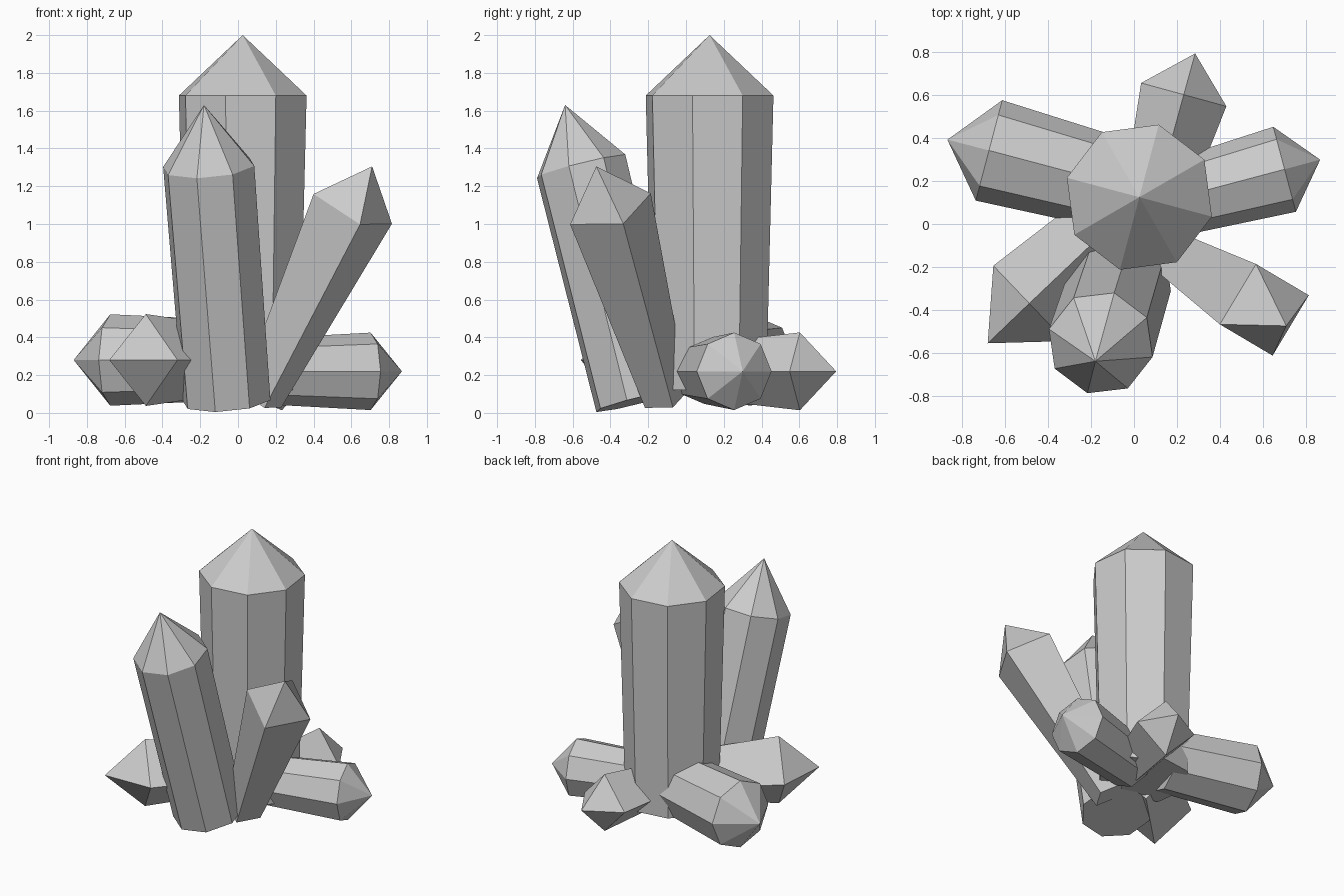
import bpy, math
from mathutils import Vector

if "Cube" in bpy.data.objects:
    bpy.data.objects.remove(bpy.data.objects["Cube"])


def crystal(name, sides, base, shoulder, tip, r_base, r_shoulder, corner):
    """Tapered prism from base to shoulder, closed by a point; corner = direction of one edge."""
    base, shoulder, tip = Vector(base), Vector(shoulder), Vector(tip)
    axis = (tip - base).normalized()
    u = Vector(corner)
    u = (u - axis * u.dot(axis)).normalized()
    v = axis.cross(u)
    verts = []
    for centre, r in ((base, r_base), (shoulder, r_shoulder)):
        for i in range(sides):
            a = 2 * math.pi * i / sides
            verts.append(centre + r * (math.cos(a) * u + math.sin(a) * v))
    verts.append(tip)
    n = sides
    faces = [tuple(reversed(range(n)))]
    for i in range(n):
        j = (i + 1) % n
        faces.append((i, j, n + j, n + i))
        faces.append((n + i, n + j, 2 * n))
    mesh = bpy.data.meshes.new(name)
    mesh.from_pydata(verts, [], faces)
    ob = bpy.data.objects.new(name, mesh)
    bpy.context.collection.objects.link(ob)
    return ob


UP = (0, 0, 1)
a = math.radians(-15)
RING = (math.cos(a), math.sin(a), 0)

# tall upright crystal
crystal("main_crystal", 8, (0.025, 0.125, 0.12), (0.025, 0.125, 1.68),
        (0.025, 0.125, 2.0), 0.31, 0.35, RING)
# leaning crystals at the front
crystal("front_crystal", 8, (-0.06, -0.25, 0.065), (-0.155, -0.555, 1.305),
        (-0.18, -0.64, 1.63), 0.24, 0.25, RING)
crystal("leaning_crystal", 4, (0.12, -0.105, 0.07), (0.6075, -0.40, 1.08),
        (0.71, -0.475, 1.305), 0.122, 0.232, (-0.04, 0.215, 0.08))
# low crystals lying outwards
crystal("right_crystal", 8, (0.10, 0.095, 0.22), (0.702, 0.255, 0.22),
        (0.868, 0.30, 0.22), 0.172, 0.205, UP)
crystal("back_crystal", 4, (0.10, 0.12, 0.22), (0.232, 0.603, 0.22),
        (0.285, 0.795, 0.22), 0.15, 0.206, UP)
crystal("left_front_crystal", 4, (-0.12, -0.02, 0.28), (-0.488, -0.37, 0.28),
        (-0.682, -0.556, 0.28), 0.19, 0.243, UP)
crystal("left_crystal", 8, (-0.10, 0.19, 0.28), (-0.676, 0.343, 0.28),
        (-0.87, 0.393, 0.28), 0.215, 0.242, UP)
